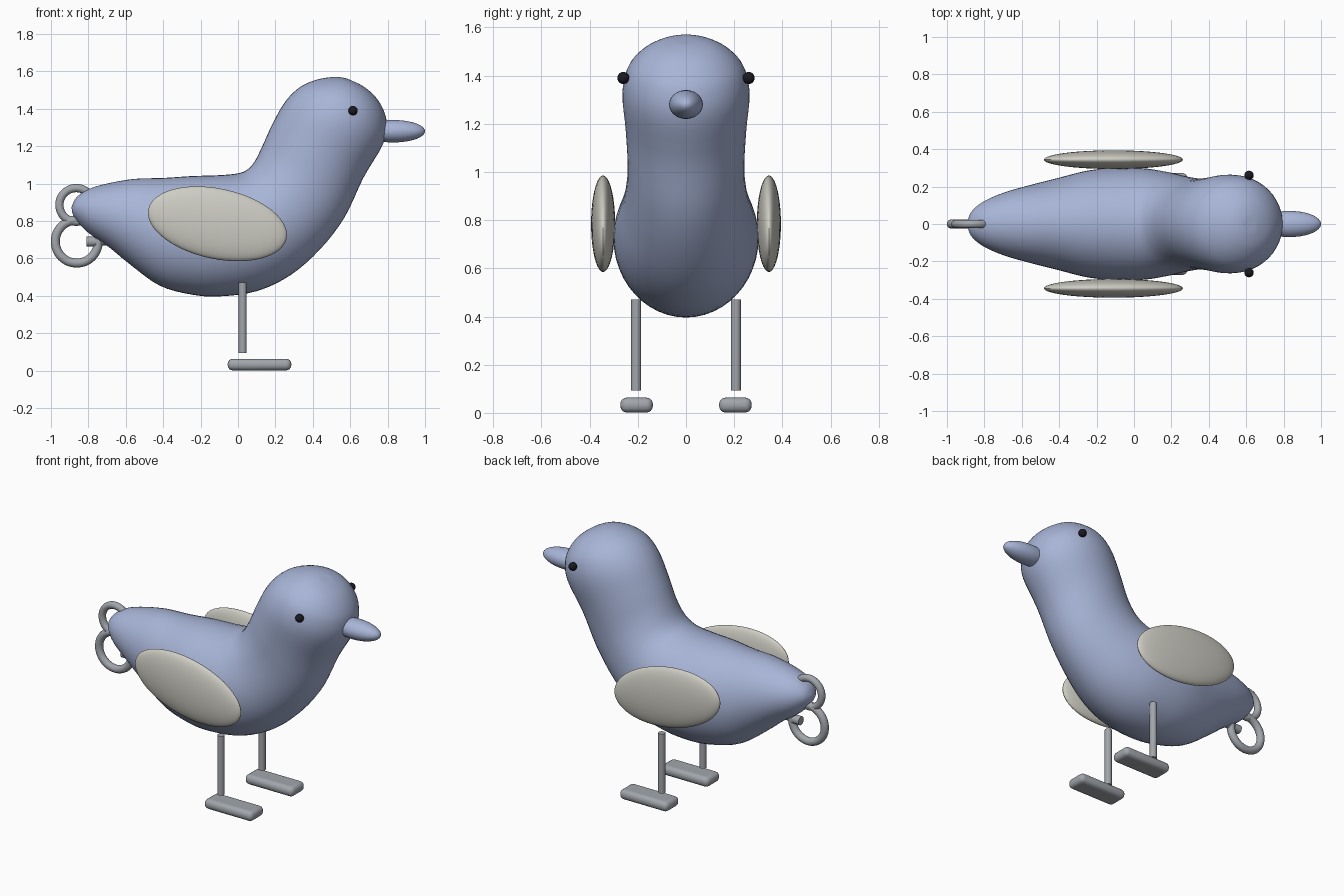
import bpy, bmesh, math
from mathutils import Vector, Matrix

cube = bpy.data.objects.get("Cube")
if cube:
    bpy.data.objects.remove(cube, do_unlink=True)


def material(name, color):
    mat = bpy.data.materials.new(name)
    mat.use_nodes = True
    rgba = (*color, 1)
    mat.diffuse_color = rgba
    mat.node_tree.nodes["Principled BSDF"].inputs["Base Color"].default_value = rgba
    return mat


BLUE = material("soft blue", (0.39, 0.46, 0.68))
CREAM = material("pale cream grey", (0.62, 0.61, 0.55))
METAL = material("metal grey", (0.36, 0.38, 0.41))
BLACK = material("eye black", (0.01, 0.01, 0.015))


def finish(obj, name, mat, smooth=True):
    obj.name = name
    obj.data.name = name
    obj.data.materials.append(mat)
    if smooth:
        bpy.ops.object.select_all(action="DESELECT")
        obj.select_set(True)
        bpy.context.view_layer.objects.active = obj
        bpy.ops.object.shade_smooth_by_angle(angle=math.radians(40))
    return obj


def from_bmesh(bm, name, mat):
    bmesh.ops.recalc_face_normals(bm, faces=bm.faces)
    mesh = bpy.data.meshes.new(name)
    bm.to_mesh(mesh)
    bm.free()
    obj = bpy.data.objects.new(name, mesh)
    bpy.context.collection.objects.link(obj)
    return finish(obj, name, mat)


def ellipsoid(name, center, radii, mat, tilt=0, segments=48):
    bm = bmesh.new()
    bmesh.ops.create_uvsphere(bm, u_segments=segments, v_segments=segments // 2, radius=1)
    place = (Matrix.Translation(center) @ Matrix.Rotation(tilt, 4, "Y")
             @ Matrix.Diagonal((*radii, 1)))
    bm.transform(place)
    return from_bmesh(bm, name, mat)


def rod(name, start, end, radius, mat):
    start, end = Vector(start), Vector(end)
    axis = end - start
    bm = bmesh.new()
    bmesh.ops.create_cone(bm, cap_ends=True, segments=24, radius1=radius,
                          radius2=radius, depth=axis.length)
    turn = axis.to_track_quat("Z", "Y").to_matrix().to_4x4()
    bm.transform(Matrix.Translation((start + end) / 2) @ turn)
    return from_bmesh(bm, name, mat)


def ring(name, center, major, minor, mat):
    bpy.ops.mesh.primitive_torus_add(location=center, rotation=(math.pi / 2, 0, 0),
                                     major_radius=major, minor_radius=minor,
                                     major_segments=48, minor_segments=16)
    return finish(bpy.context.object, name, mat)


def spline(p0, p1, p2, p3, t):
    return 0.5 * (2 * p1 + (p2 - p0) * t + (2 * p0 - 5 * p1 + 4 * p2 - p3) * t ** 2
                  + (3 * p1 - p0 - 3 * p2 + p3) * t ** 3)


def loft(name, sections, mat, steps=4, sides=48):
    """Oval rings, each spanning a back point and a belly point."""
    rows = [Vector(s) for s in sections]
    last = len(rows) - 1
    dense = []
    for i in range(last):
        quad = [rows[min(max(i + k, 0), last)] for k in (-1, 0, 1, 2)]
        dense += [spline(*quad, k / steps) for k in range(steps)]
    dense.append(rows[last])
    bm = bmesh.new()
    loops = []
    for bx, bz, ux, uz, width in dense:
        loop = []
        for k in range(sides):
            a = math.tau * k / sides
            mix = (1 + math.cos(a)) / 2
            loop.append(bm.verts.new((ux + (bx - ux) * mix, width * math.sin(a),
                                      uz + (bz - uz) * mix)))
        loops.append(loop)
    for a, b in zip(loops, loops[1:]):
        for k in range(sides):
            n = (k + 1) % sides
            bm.faces.new((a[k], a[n], b[n], b[k]))
    bm.faces.new(loops[0])
    bm.faces.new(loops[-1])
    return from_bmesh(bm, name, mat)


# Body, from tail tip to crown: back x, back z, belly x, belly z, half width
loft("body", [
    (-.89, .875, -.888, .855, .015),
    (-.865, .925, -.875, .82, .065),
    (-.80, .97, -.81, .745, .12),
    (-.70, 1, -.69, .66, .168),
    (-.555, 1.025, -.58, .57, .205),
    (-.40, 1.03, -.42, .455, .245),
    (-.25, 1.04, -.25, .407, .285),
    (-.10, 1.045, -.10, .397, .3),
    (0, 1.055, .10, .425, .298),
    (.05, 1.075, .28, .51, .28),
    (.09, 1.12, .44, .65, .255),
    (.13, 1.2, .57, .82, .242),
    (.18, 1.31, .67, 1.03, .25),
    (.25, 1.435, .775, 1.21, .264),
    (.33, 1.515, .795, 1.32, .245),
    (.42, 1.555, .775, 1.4, .198),
    (.51, 1.57, .73, 1.47, .13),
    (.57, 1.565, .67, 1.52, .06),
    (.61, 1.55, .63, 1.541, .012),
], BLUE)

# Beak
ellipsoid("beak", (.83, 0, 1.28), (.17, .07, .06), BLUE)

# Paired parts
for side, s in (("left", 1), ("right", -1)):
    ellipsoid(side + "_wing", (-.11, s * .344, .785), (.378, .05, .188), CREAM,
              tilt=math.radians(12))
    ellipsoid(side + "_eye", (.615, s * .26, 1.39), (.025, .025, .025), BLACK, segments=24)
    rod(side + "_leg", (.025, s * .207, .093), (.025, s * .207, .47), .021, METAL)

    bpy.ops.mesh.primitive_cube_add(size=1, location=(.115, s * .205, .0325))
    foot = bpy.context.object
    foot.scale = (.34, .135, .062)
    bpy.ops.object.transform_apply(location=False, rotation=False, scale=True)
    bevel = foot.modifiers.new("rounded edges", "BEVEL")
    bevel.width = .027
    bevel.segments = 4
    finish(foot, side + "_foot", METAL)

# Tail rings and the peg that holds them
ring("large_tail_ring", (-.862, 0, .69), .115, .024, METAL)
ring("small_tail_ring", (-.865, 0, .886), .09, .022, METAL)
rod("tail_peg", (-.8, 0, .69), (-.55, 0, .69), .02, METAL)
rod("tail_peg_cap", (-.81, 0, .69), (-.76, 0, .69), .027, METAL)
